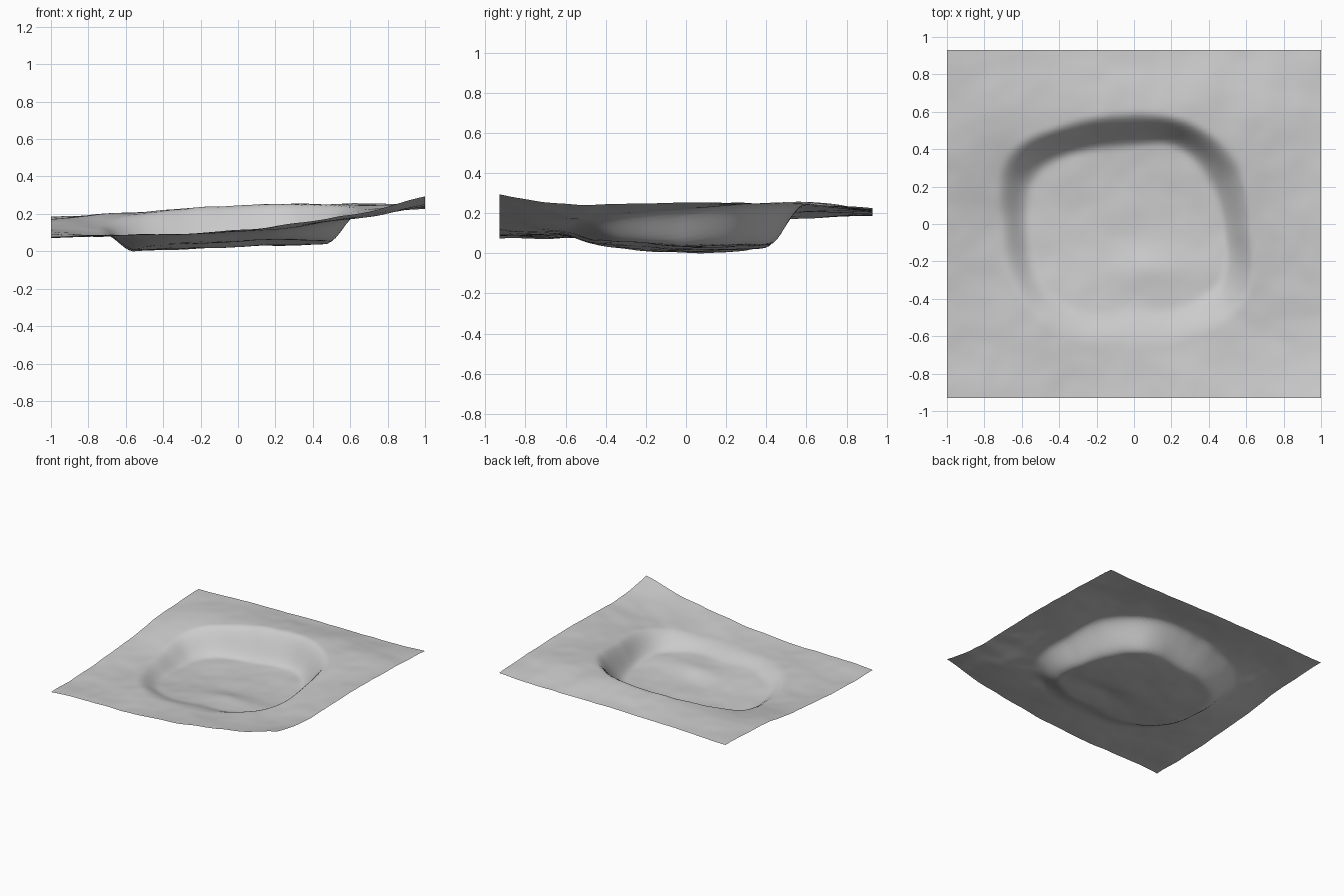
import bpy, bmesh, math
from mathutils import Vector, noise

cube = bpy.data.objects.get("Cube")
if cube:
    bpy.data.objects.remove(cube, do_unlink=True)

HALF_X, HALF_Y = 1.0, 0.93
CENTRE = Vector((-0.03, -0.02))

# Broad ground heights, west to east in each row, rows south to north
GRID_X = [-1, -0.7, 0, 0.7, 1]
GRID_Y = [-0.93, -0.6, 0, 0.55, 0.93]
GROUND = [
    [0.07, 0.08, 0.11, 0.21, 0.29],
    [0.07, 0.08, 0.10, 0.18, 0.24],
    [0.11, 0.09, 0.17, 0.22, 0.25],
    [0.17, 0.19, 0.24, 0.25, 0.24],
    [0.18, 0.19, 0.21, 0.21, 0.22],
]
# Crater rim and floor radius every 30 degrees from east, anticlockwise
RIM = [0.66, 0.69, 0.66, 0.62, 0.65, 0.76, 0.69, 0.70, 0.69, 0.65, 0.70, 0.74]
FLOOR = [0.50, 0.48, 0.49, 0.42, 0.46, 0.55, 0.52, 0.54, 0.50, 0.42, 0.48, 0.55]


def smooth(t):
    t = min(max(t, 0), 1)
    return t * t * (3 - 2 * t)


def hermite(a, b, sa, sb, t):
    """Cubic between a and b with end slopes sa and sb."""
    u = 1 - t
    return a * u * u * (1 + 2 * t) + b * t * t * (3 - 2 * t) + t * u * (sa * u - sb * t)


def curve(xs, vs, x):
    """Smooth curve through uneven samples."""
    last = len(xs) - 1
    i = max(k for k in range(last) if k == 0 or xs[k] <= x)

    def slope(k):
        lo, hi = max(k - 1, 0), min(k + 1, last)
        return (vs[hi] - vs[lo]) / (xs[hi] - xs[lo])
    w = xs[i + 1] - xs[i]
    return hermite(vs[i], vs[i + 1], slope(i) * w, slope(i + 1) * w, (x - xs[i]) / w)


def around(values, angle):
    """Smooth closed curve through evenly spaced radii."""
    n = len(values)
    f = angle / math.tau * n
    i = math.floor(f)
    p, a, b, q = (values[(i + k) % n] for k in (-1, 0, 1, 2))
    return hermite(a, b, (b - p) / 2, (q - a) / 2, f - i)


def height(x, y):
    ground = curve(GRID_Y, [curve(GRID_X, row, x) for row in GROUND], y)
    # Crater floor with a low mound south of the middle
    floor = 0.035 * (x + 0.53) + 0.12 * (y - 0.05) ** 2
    floor += 0.025 * math.exp(-((x - 0.1) / 0.3) ** 2 - ((y + 0.24) / 0.11) ** 2)
    # Wall between floor and rim
    d = Vector((x, y)) - CENTRE
    angle = math.atan2(d.y, d.x)
    inner, outer = around(FLOOR, angle), around(RIM, angle)
    z = floor + (ground - floor) * smooth((d.length - inner) / (outer - inner))
    # Gentle weathering
    return z + 0.008 * noise.noise(Vector((x * 4, y * 4, 3))) \
        + 0.003 * noise.noise(Vector((x * 9, y * 9, 7)))


# Terrain sheet
bm = bmesh.new()
bmesh.ops.create_grid(bm, x_segments=96, y_segments=90, size=1)
for v in bm.verts:
    v.co.y *= HALF_Y
    v.co.z = height(v.co.x, v.co.y)
lowest = min(v.co.z for v in bm.verts)
for v in bm.verts:
    v.co.z -= lowest
for f in bm.faces:
    f.smooth = True
mesh = bpy.data.meshes.new("crater_terrain")
bm.to_mesh(mesh)
bm.free()
terrain = bpy.data.objects.new("crater_terrain", mesh)
bpy.context.collection.objects.link(terrain)

# Grey rock colour
rock = bpy.data.materials.new("grey_rock")
rock.use_nodes = True
colour = (0.6, 0.6, 0.6, 1)
rock.diffuse_color = colour
rock.node_tree.nodes["Principled BSDF"].inputs["Base Color"].default_value = colour
mesh.materials.append(rock)
